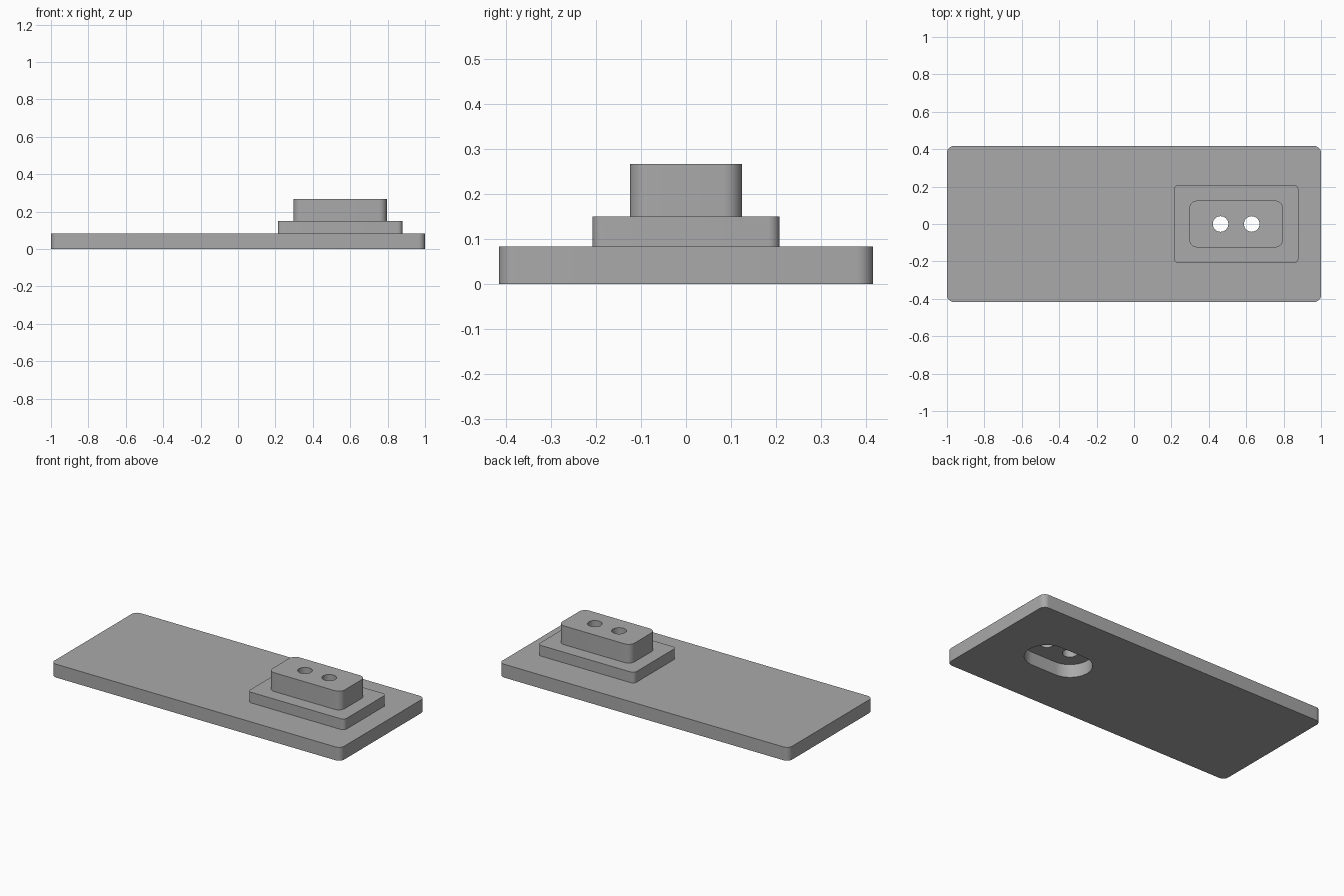
import bpy
import bmesh
from math import cos, sin, pi

cube = bpy.data.objects.get("Cube")
if cube:
    bpy.data.objects.remove(cube, do_unlink=True)

MM = 1 / 12          # design unit: the plate is 24 units long
BOSS_X = 0.546       # centre of the raised boss
HOLE_STEP = MM       # holes sit this far either side of the boss centre

grey = bpy.data.materials.new("plain grey")
grey.use_nodes = True
colour = (0.4, 0.4, 0.4, 1)
grey.diffuse_color = colour
grey.node_tree.nodes["Principled BSDF"].inputs["Base Color"].default_value = colour


def rounded_prism(name, x, half_x, half_y, radius, z0, z1, steps=8):
    """Upright prism over a rectangle with rounded corners."""
    outline = []
    for i, (sx, sy) in enumerate([(1, 1), (-1, 1), (-1, -1), (1, -1)]):
        for k in range(steps + 1):
            a = (i + k / steps) * pi / 2
            outline.append((x + sx * (half_x - radius) + radius * cos(a),
                            sy * (half_y - radius) + radius * sin(a), z0))
    bm = bmesh.new()
    face = bm.faces.new([bm.verts.new(p) for p in outline])
    grown = bmesh.ops.extrude_face_region(bm, geom=[face])["geom"]
    top = [v for v in grown if isinstance(v, bmesh.types.BMVert)]
    bmesh.ops.translate(bm, verts=top, vec=(0, 0, z1 - z0))
    bmesh.ops.remove_doubles(bm, verts=bm.verts, dist=1e-5)
    bmesh.ops.recalc_face_normals(bm, faces=bm.faces)
    mesh = bpy.data.meshes.new(name)
    bm.to_mesh(mesh)
    bm.free()
    mesh.materials.append(grey)
    obj = bpy.data.objects.new(name, mesh)
    bpy.context.collection.objects.link(obj)
    return obj


def combine(target, tool, operation):
    """Apply a boolean and discard the tool."""
    mod = target.modifiers.new(operation, "BOOLEAN")
    mod.object, mod.operation, mod.solver = tool, operation, "EXACT"
    bpy.context.view_layer.objects.active = target
    bpy.ops.object.modifier_apply(modifier=mod.name)
    bpy.data.objects.remove(tool, do_unlink=True)


# Long base plate with the two raised tiers fused on
body = rounded_prism("stepped_plate", 0, 1, 5 * MM, 0.036, 0, MM)
flange = rounded_prism("flange", BOSS_X, 4 * MM, 2.5 * MM, 0.025, MM / 2, 0.15)
block = rounded_prism("block", BOSS_X, 3 * MM, 1.5 * MM, 0.042, 0.1, 0.267)
combine(body, flange, "UNION")
combine(body, block, "UNION")

# Oblong pocket underneath
pocket = rounded_prism("pocket", BOSS_X, 2.5 * MM, 1.5 * MM, 1.499 * MM, -0.1, 0.081, 16)
combine(body, pocket, "DIFFERENCE")

# Two round holes from the block top into the pocket
for side in (-1, 1):
    r = MM / 2
    hole = rounded_prism("hole", BOSS_X + side * HOLE_STEP, r, r, r, 0.05, 0.4)
    combine(body, hole, "DIFFERENCE")

# Smooth the round walls, keep the edges crisp
bpy.ops.object.select_all(action="DESELECT")
body.select_set(True)
bpy.context.view_layer.objects.active = body
bpy.ops.object.shade_smooth_by_angle(angle=pi / 6)
